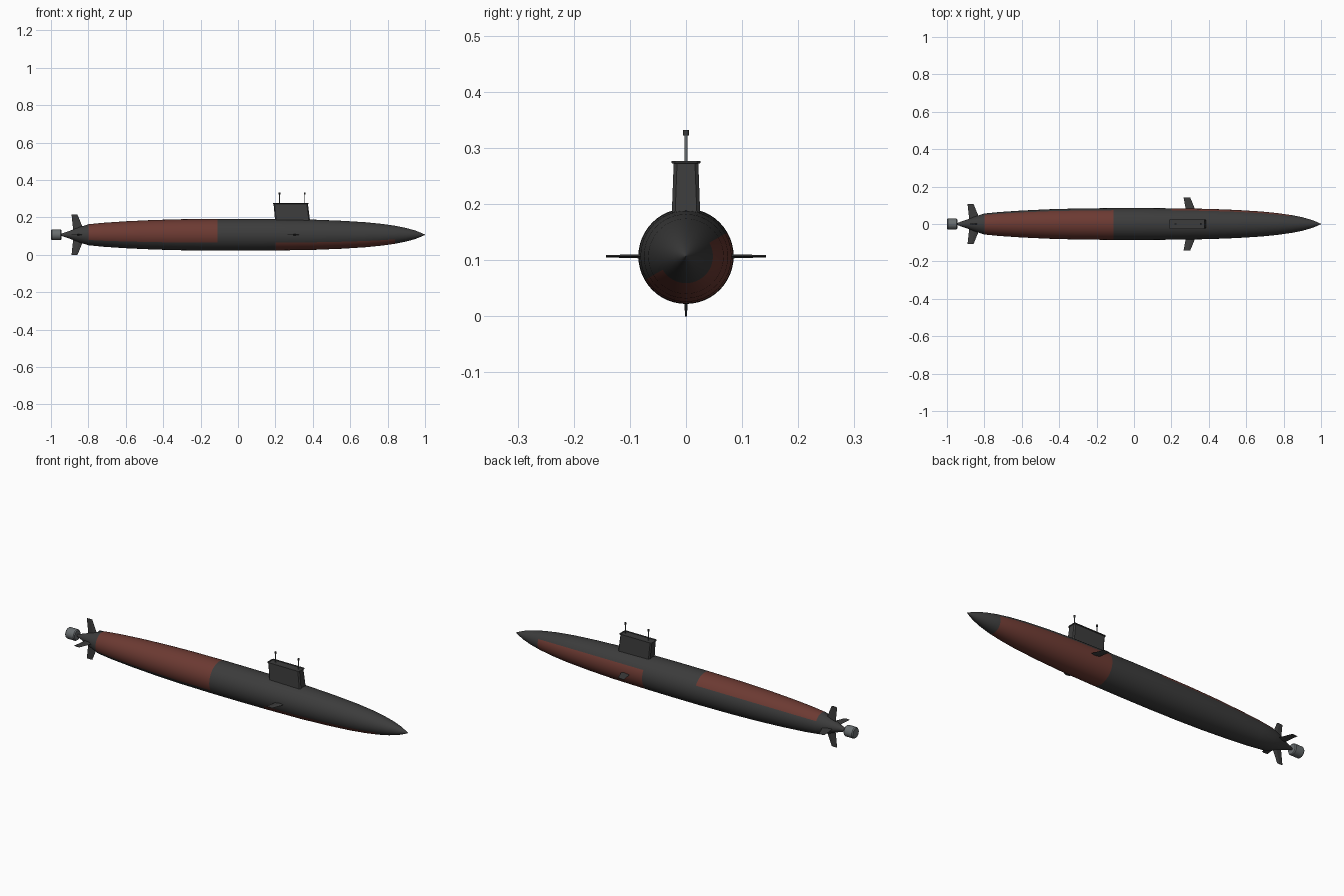
import bpy, bmesh, math
from mathutils import Matrix, Vector

cube = bpy.data.objects.get("Cube")
if cube:
    bpy.data.objects.remove(cube, do_unlink=True)

AXIS_Z = 0.107


def material(name, color):
    mat = bpy.data.materials.new(name)
    mat.use_nodes = True
    mat.diffuse_color = (*color, 1)
    bsdf = next(n for n in mat.node_tree.nodes if n.type == 'BSDF_PRINCIPLED')
    bsdf.inputs["Base Color"].default_value = (*color, 1)
    return mat


DARK = material("dark grey", (0.045, 0.045, 0.045))
RED = material("rust red", (0.15, 0.042, 0.032))
GREY = material("steel grey", (0.14, 0.155, 0.16))


def finish(name, bm, mats, smooth=True):
    bmesh.ops.recalc_face_normals(bm, faces=bm.faces)
    mesh = bpy.data.meshes.new(name)
    bm.to_mesh(mesh)
    bm.free()
    obj = bpy.data.objects.new(name, mesh)
    bpy.context.collection.objects.link(obj)
    for mat in mats:
        mesh.materials.append(mat)
    if smooth:
        bpy.ops.object.select_all(action='DESELECT')
        obj.select_set(True)
        bpy.context.view_layer.objects.active = obj
        bpy.ops.object.shade_smooth_by_angle(angle=math.radians(35))
    return obj


def lathe(profile, sides):
    """Revolve (x, radius) points round the long axis."""
    bm = bmesh.new()
    rings = []
    for x, r in profile:
        angles = [2 * math.pi * i / sides for i in range(sides)]
        rings.append([bm.verts.new((x, r * math.cos(a), AXIS_Z + r * math.sin(a)))
                      for a in angles])
    for a, b in zip(rings, rings[1:]):
        for i in range(sides):
            j = (i + 1) % sides
            bm.faces.new((a[i], a[j], b[j], b[i]))
    bm.faces.new(rings[0])
    bm.faces.new(rings[-1])
    return bm


def loft(sections):
    """Join equal-length loops of points and cap both ends."""
    bm = bmesh.new()
    loops = [[bm.verts.new(p) for p in s] for s in sections]
    for a, b in zip(loops, loops[1:]):
        for i in range(len(a)):
            j = (i + 1) % len(a)
            bm.faces.new((a[i], a[j], b[j], b[i]))
    bm.faces.new(loops[0])
    bm.faces.new(loops[-1])
    return bm


# Hull, with two red panels on opposite sides of a tilted plane
hull_profile = [(-0.95, 0.004), (-0.9, 0.021), (-0.85, 0.040), (-0.8, 0.056),
                (-0.72, 0.064), (-0.6, 0.072), (-0.45, 0.079), (-0.3, 0.083),
                (-0.11, 0.085), (0.05, 0.085), (0.2, 0.084), (0.4, 0.081),
                (0.55, 0.075), (0.68, 0.067), (0.77, 0.058), (0.84, 0.048),
                (0.9, 0.036), (0.95, 0.022), (0.98, 0.010), (1.0, 0.0008)]
bm = lathe(hull_profile, 48)
tilt = math.radians(120)
panel_normal = Vector((0, math.cos(tilt), math.sin(tilt)))
for face in bm.faces:
    c = face.calc_center_median()
    side = (c - Vector((0, 0, AXIS_Z))).dot(panel_normal)
    stern_panel = -0.8 < c.x < -0.11 and side > 0
    bow_panel = 0.2 < c.x < 0.84 and side < 0
    face.material_index = int(stern_panel or bow_panel)
finish("hull", bm, [DARK, RED])

# Propulsor at the stern
duct = [(-1.0, 0.025), (-0.995, 0.029), (-0.95, 0.029), (-0.945, 0.025)]
finish("propulsor", lathe(duct, 24), [GREY])


# Control fins: tapered blades built pointing along +y, then turned
def fin(name, root, tip, span, angle):
    def section(x0, x1, y, t):
        mid = x0 + 0.6 * (x1 - x0)
        return [(x0, y, 0), (mid, y, t), (x1, y, 0), (mid, y, -t)]
    bm = loft([section(*root, span[0], 0.004), section(*tip, span[1], 0.002)])
    turn = Matrix.Translation((0, 0, AXIS_Z)) @ Matrix.Rotation(angle, 4, 'X')
    bm.transform(turn)
    finish(name, bm, [DARK], smooth=False)


for i, place in enumerate(("left", "upper", "right", "lower")):
    fin(place + "_stern_fin", (-0.88, -0.82), (-0.89, -0.858),
        (0.015, AXIS_Z), i * math.pi / 2)
for place, angle in (("left", 0), ("right", math.pi)):
    fin(place + "_bow_plane", (0.278, 0.33), (0.265, 0.3), (0.07, 0.143), angle)


# Sail: tapered tower with a thin lip and a recessed top
def slab(x0, x1, half, z, cut=0.006):
    return [(x0, -half + cut, z), (x0 + cut, -half, z), (x1 - cut, -half, z),
            (x1, -half + cut, z), (x1, half - cut, z), (x1 - cut, half, z),
            (x0 + cut, half, z), (x0, half - cut, z)]


sail = loft([slab(0.2, 0.387, 0.026, 0.165), slab(0.19, 0.374, 0.022, 0.272),
             slab(0.187, 0.377, 0.0255, 0.273), slab(0.187, 0.377, 0.0255, 0.277),
             slab(0.192, 0.372, 0.0205, 0.277), slab(0.192, 0.372, 0.0205, 0.274)])
finish("sail", sail, [DARK], smooth=False)


# Masts with small sensor heads
def rod(name, x, z0, z1, radius, mat):
    bm = bmesh.new()
    bmesh.ops.create_cone(bm, cap_ends=True, segments=12, radius1=radius,
                          radius2=radius, depth=z1 - z0)
    bm.transform(Matrix.Translation((x, 0, (z0 + z1) / 2)))
    finish(name, bm, [mat])


for place, x in (("aft", 0.222), ("forward", 0.357)):
    rod(place + "_mast", x, 0.265, 0.325, 0.0025, GREY)
    rod(place + "_mast_head", x, 0.322, 0.332, 0.005, DARK)
